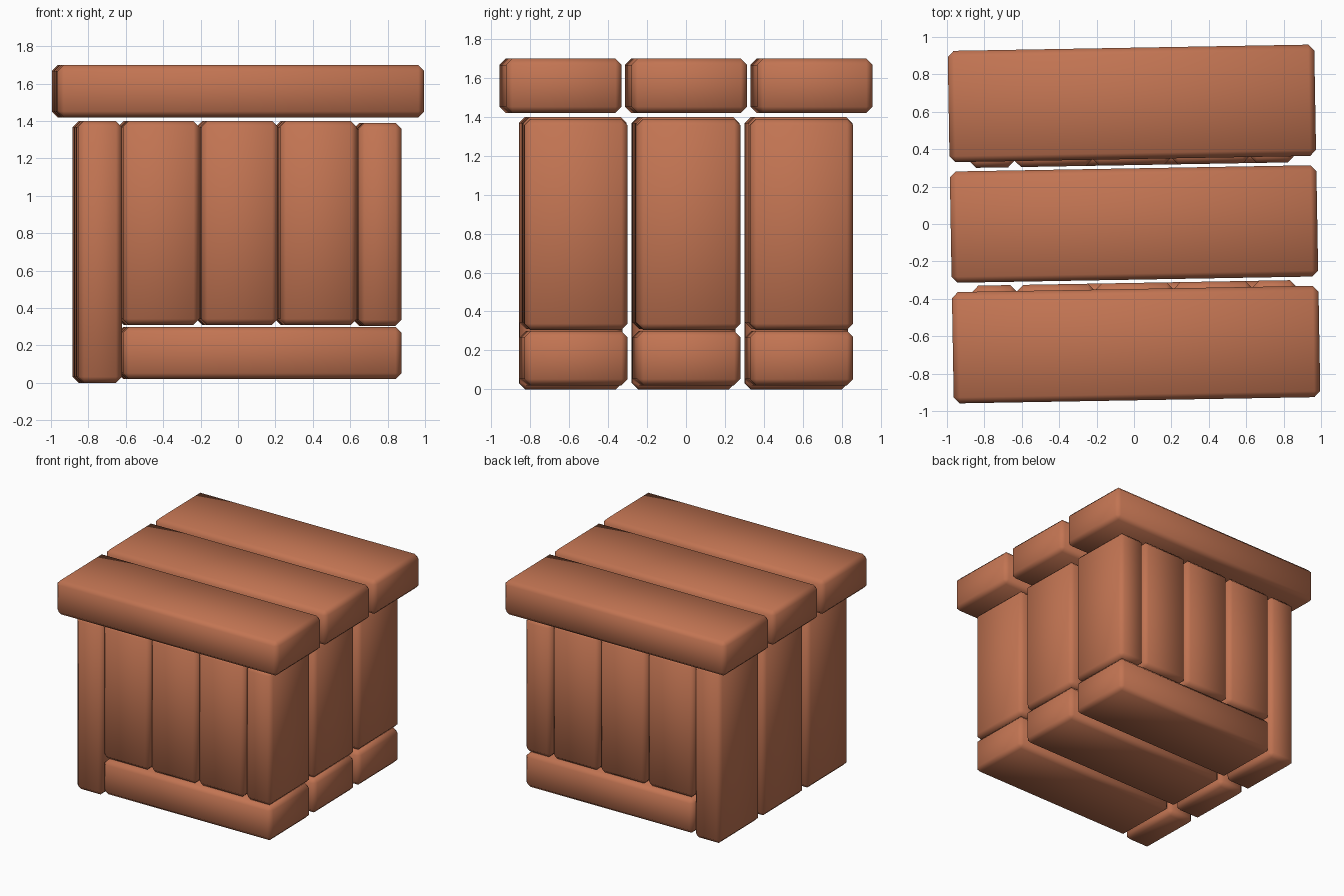
import bpy
import bmesh
from math import radians
from mathutils import Matrix, Vector

cube = bpy.data.objects.get("Cube")
if cube:
    bpy.data.objects.remove(cube, do_unlink=True)

# Single warm wood colour
COLOUR = (0.54, 0.175, 0.085, 1)
wood = bpy.data.materials.new("reddish_brown_wood")
wood.use_nodes = True
wood.diffuse_color = COLOUR
bsdf = wood.node_tree.nodes["Principled BSDF"]
bsdf.inputs["Base Color"].default_value = COLOUR
bsdf.inputs["Roughness"].default_value = 0.8

# The whole crate is turned very slightly about the vertical
TURN = Matrix.Rotation(radians(1), 4, "Z")


def block(name, x0, x1, y, depth, z0, z1, chamfer=0.032):
    """Chamfered, smooth-shaded wooden block."""
    bm = bmesh.new()
    bmesh.ops.create_cube(bm, size=1)
    bmesh.ops.scale(bm, vec=(x1 - x0, depth, z1 - z0), verts=bm.verts)
    bmesh.ops.bevel(bm, geom=bm.edges[:], offset=chamfer, segments=1,
                    profile=0.5, affect="EDGES")
    for face in bm.faces:
        face.smooth = True
    mesh = bpy.data.meshes.new(name)
    bm.to_mesh(mesh)
    bm.free()
    mesh.materials.append(wood)
    obj = bpy.data.objects.new(name, mesh)
    centre = Vector(((x0 + x1) / 2, y, (z0 + z1) / 2))
    obj.matrix_world = TURN @ Matrix.Translation(centre)
    bpy.context.collection.objects.link(obj)


# Three identical rows of planks from front to back
for row, side in (("front", -1), ("middle", 0), ("back", 1)):
    y = side * 0.58
    block(f"{row}_lid_plank", -0.98, 0.98, side * 0.645, 0.595, 1.42, 1.70)
    block(f"{row}_corner_post", -0.87, -0.635, y, 0.53, 0, 1.40)
    block(f"{row}_base_plank", -0.63, 0.86, y, 0.53, 0.02, 0.30)
    for i in range(3):
        x = -0.63 + i * 0.42
        block(f"{row}_wall_plank_{i + 1}", x, x + 0.41, y, 0.53, 0.31, 1.40)
    block(f"{row}_end_plank", 0.63, 0.86, y, 0.53, 0.305, 1.39)
